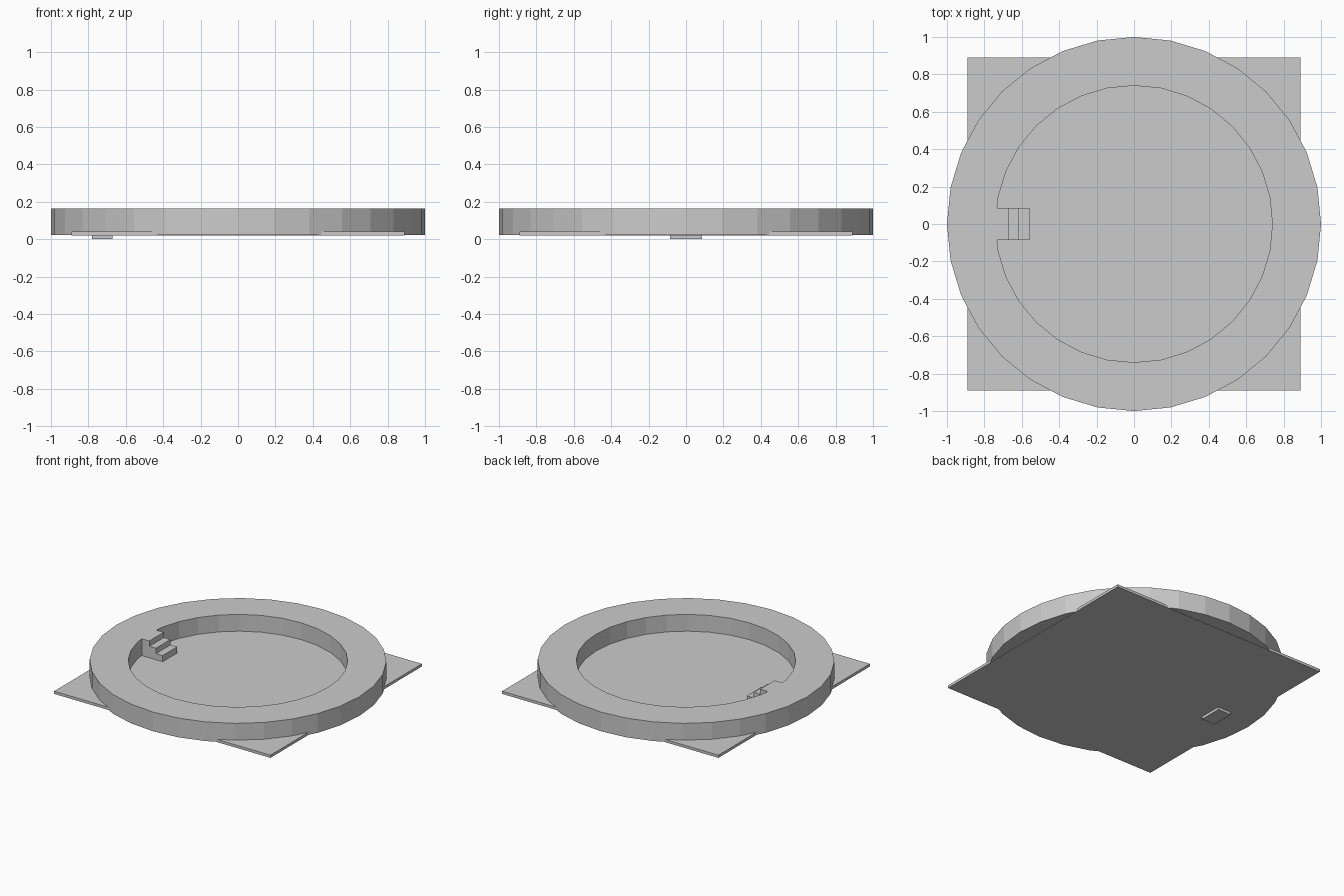
import bpy
import bmesh
import math

cube = bpy.data.objects.get("Cube")
if cube:
    bpy.data.objects.remove(cube, do_unlink=True)

# Single plain grey for every part
GREY = (0.6, 0.6, 0.6, 1.0)
grey = bpy.data.materials.new("plain grey")
grey.use_nodes = True
grey.diffuse_color = GREY
grey.node_tree.nodes["Principled BSDF"].inputs["Base Color"].default_value = GREY

TOP, FLOOR, BASE = 0.165, 0.04, 0.02


def finish(name, bm):
    bmesh.ops.recalc_face_normals(bm, faces=bm.faces)
    mesh = bpy.data.meshes.new(name)
    bm.to_mesh(mesh)
    bm.free()
    mesh.materials.append(grey)
    obj = bpy.data.objects.new(name, mesh)
    bpy.context.collection.objects.link(obj)
    return obj


def extrude_face(bm, points, offset):
    face = bm.faces.new([bm.verts.new(p) for p in points])
    result = bmesh.ops.extrude_face_region(bm, geom=[face])
    verts = [g for g in result["geom"] if isinstance(g, bmesh.types.BMVert)]
    bmesh.ops.translate(bm, verts=verts, vec=offset)


# Square base plate, also the floor inside the ring
half = 0.89
bm = bmesh.new()
extrude_face(bm, [(-half, -half, BASE), (half, -half, BASE),
                  (half, half, BASE), (-half, half, BASE)], (0, 0, FLOOR - BASE))
finish("base_plate", bm)

# Low-poly ring wall: a rectangular section carried around in 32 flat facets
SIDES = 32
section = [(0.74, BASE + 0.002), (1, BASE + 0.002), (1, TOP), (0.74, TOP)]
bm = bmesh.new()
loops = []
for i in range(SIDES):
    a = 2 * math.pi * i / SIDES
    loops.append([bm.verts.new((r * math.cos(a), r * math.sin(a), z)) for r, z in section])
for i, here in enumerate(loops):
    there = loops[(i + 1) % SIDES]
    for j in range(4):
        k = (j + 1) % 4
        bm.faces.new((here[j], there[j], there[k], here[k]))
finish("ring_wall", bm)

# Steps down from the ring, with a foot that reaches under the plate
width = 0.17
outline = [(-0.78, 0), (-0.67, 0), (-0.67, FLOOR), (-0.56, FLOOR), (-0.56, 0.086),
           (-0.615, 0.086), (-0.615, 0.126), (-0.67, 0.126), (-0.67, TOP), (-0.78, TOP)]
bm = bmesh.new()
extrude_face(bm, [(x, -width / 2, z) for x, z in outline], (0, width, 0))
finish("inner_steps", bm)
